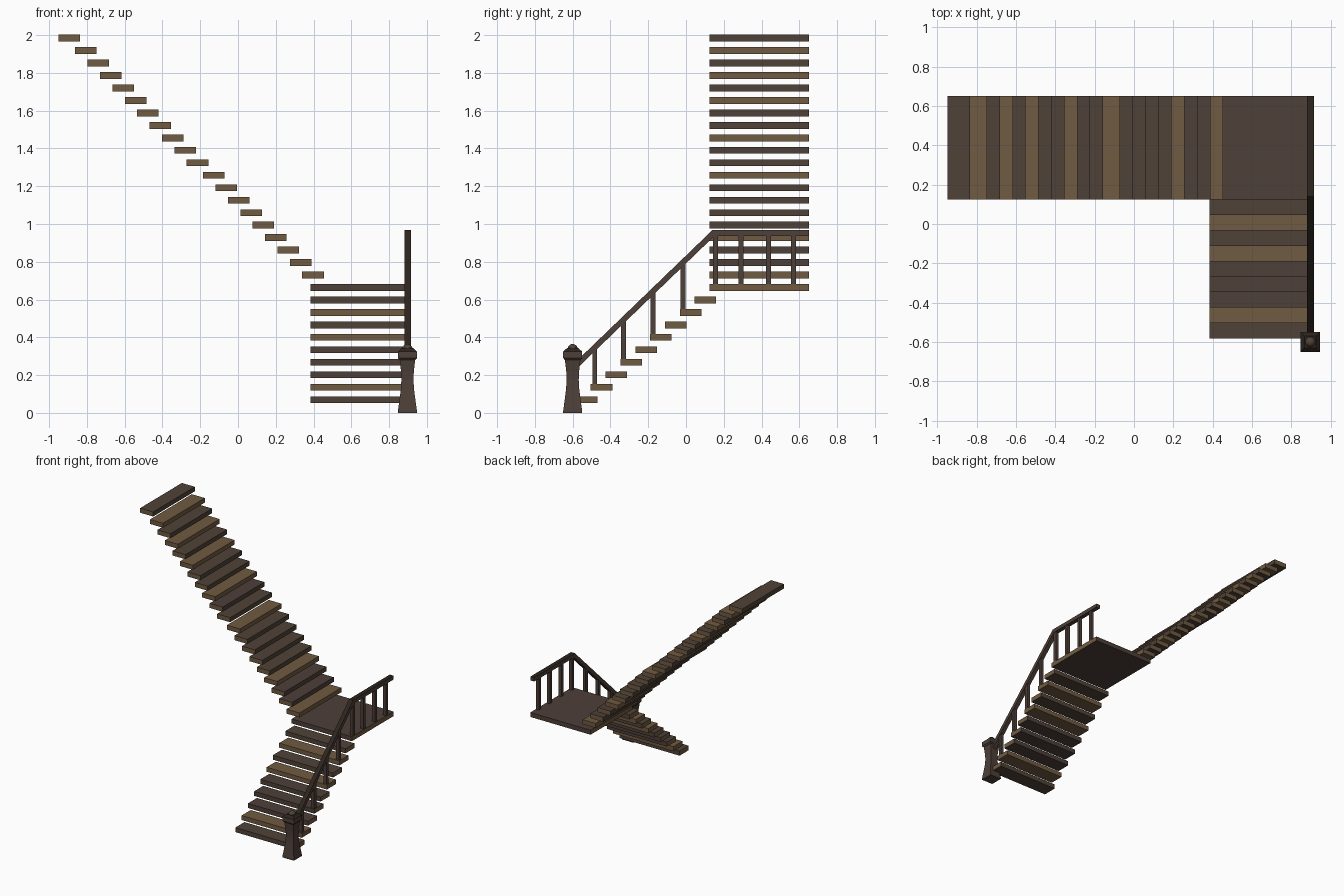
import bpy, bmesh
from mathutils import Vector

if "Cube" in bpy.data.objects:
    bpy.data.objects.remove(bpy.data.objects["Cube"])


def material(name, rgb):
    m = bpy.data.materials.new(name)
    m.diffuse_color = (*rgb, 1)
    m.use_nodes = True
    m.node_tree.nodes["Principled BSDF"].inputs["Base Color"].default_value = m.diffuse_color
    return m


DARK = material("dark brown wood", (0.078, 0.055, 0.038))
LIGHT = material("light brown wood", (0.162, 0.103, 0.052))
RED = material("reddish brown wood", (0.074, 0.050, 0.040))
DEEP = material("deep brown wood", (0.026, 0.018, 0.013))


def finish(name, bm, mats, rule=None):
    """Turn a bmesh into an object, colouring faces by a rule on the normal."""
    bmesh.ops.recalc_face_normals(bm, faces=bm.faces)
    bm.normal_update()
    if rule:
        for f in bm.faces:
            f.material_index = 1 if rule(f.normal) else 0
    me = bpy.data.meshes.new(name)
    bm.to_mesh(me)
    bm.free()
    for m in mats:
        me.materials.append(m)
    ob = bpy.data.objects.new(name, me)
    bpy.context.collection.objects.link(ob)
    return ob


def box(name, lo, hi, mats, rule=None):
    bm = bmesh.new()
    lo, hi = Vector(lo), Vector(hi)
    bmesh.ops.create_cube(bm, size=1)
    for v in bm.verts:
        v.co = (lo + hi) / 2 + v.co * (hi - lo)
    return finish(name, bm, mats, rule)


RISE, THICK, DEPTH = 0.066, 0.036, 0.114
X0, X1, Y0, Y1 = 0.385, 0.915, 0.125, 0.65


def level(i):
    return 0.052 + RISE * i


# Lower flight, climbing towards +y; board ends show light wood
for i in range(9):
    y, z = -0.583 + 0.0786 * i, level(i)
    col = LIGHT if i in (1, 5, 7) else RED if i in (2, 3, 4) else DARK
    box(f"lower_step_{i + 1}", (X0, y, z), (X1, y + DEPTH, z + THICK),
        [col, LIGHT], lambda n: abs(n.x) > 0.5)

# Landing
box("landing", (X0, Y0, level(9)), (X1, Y1, level(9) + THICK),
    [RED, LIGHT], lambda n: abs(n.x) > 0.5)

# Upper flight, climbing towards -x
for i in range(20):
    x = 0.34 - 0.0656 * i - 0.021 * (i >= 9) - 0.022 * (i >= 19)
    z = level(10 + i)
    col = LIGHT if i in (0, 3, 8, 11, 14, 16, 18) else RED if i in (1, 2, 10) else DARK
    box(f"upper_step_{i + 1}", (x, Y0, z), (x + DEPTH, Y1, z + THICK),
        [col, LIGHT], lambda n: abs(n.y) > 0.5)

# Handrail: mitred bar, sloping up and then level
RX, H = 0.898, 0.015
A, B, C = (-0.575, 0.258), (0.145, 0.952), (0.65, 0.952)
SLOPE = (B[1] - A[1]) / (B[0] - A[0])
profile = [(A[0] - 0.7 * H, A[1] + 0.7 * H), (B[0] - 0.4 * H, B[1] + H), (C[0], C[1] + H),
           (C[0], C[1] - H), (B[0] + 0.4 * H, B[1] - H), (A[0] + 0.7 * H, A[1] - 0.7 * H)]
bm = bmesh.new()
sides = [[bm.verts.new((RX + s * 0.017, y, z)) for y, z in profile] for s in (-1, 1)]
for k in range(6):
    j = (k + 1) % 6
    bm.faces.new((sides[0][k], sides[0][j], sides[1][j], sides[1][k]))
for s in sides:
    for q in ((0, 1, 4, 5), (1, 2, 3, 4)):
        bm.faces.new([s[k] for k in q])
finish("handrail", bm, [RED, DEEP], lambda n: n.z > 0.5)

# Balusters: four on every second step, four on the landing
spots = [(y, level(i) + THICK, A[1] + SLOPE * (y - A[0]))
         for y, i in ((-0.483, 1), (-0.33, 3), (-0.175, 5), (-0.016, 7))]
spots += [(y, level(9) + THICK, B[1]) for y in (0.157, 0.291, 0.436, 0.57)]
for k, (y, z0, z1) in enumerate(spots):
    box(f"baluster_{k + 1}", (RX - 0.013, y - 0.013, z0), (RX + 0.013, y + 0.013, z1), [RED])

# Newel post: lofted square sections given as (half width, height)
PX, PY = 0.897, -0.60
rings = [(0.05, 0), (0.05, 0.012), (0.042, 0.07), (0.035, 0.125), (0.032, 0.175),
         (0.034, 0.22), (0.041, 0.28), (0.05, 0.29), (0.05, 0.325), (0.03, 0.343)]
bm = bmesh.new()
loops = [[bm.verts.new((PX + sx * r, PY + sy * r, z))
          for sx, sy in ((-1, -1), (1, -1), (1, 1), (-1, 1))] for r, z in rings]
for a, b in zip(loops, loops[1:]):
    for k in range(4):
        j = (k + 1) % 4
        bm.faces.new((a[k], a[j], b[j], b[k]))
bm.faces.new(loops[0])
bm.faces.new(loops[-1])
finish("newel_post", bm, [RED, DEEP], lambda n: n.z > 0.5)

# Rounded knob on the post
bm = bmesh.new()
bmesh.ops.create_uvsphere(bm, u_segments=16, v_segments=8, radius=0.027)
bmesh.ops.translate(bm, verts=bm.verts, vec=(PX, PY, 0.338))
for f in bm.faces:
    f.smooth = True
finish("post_knob", bm, [DARK])
